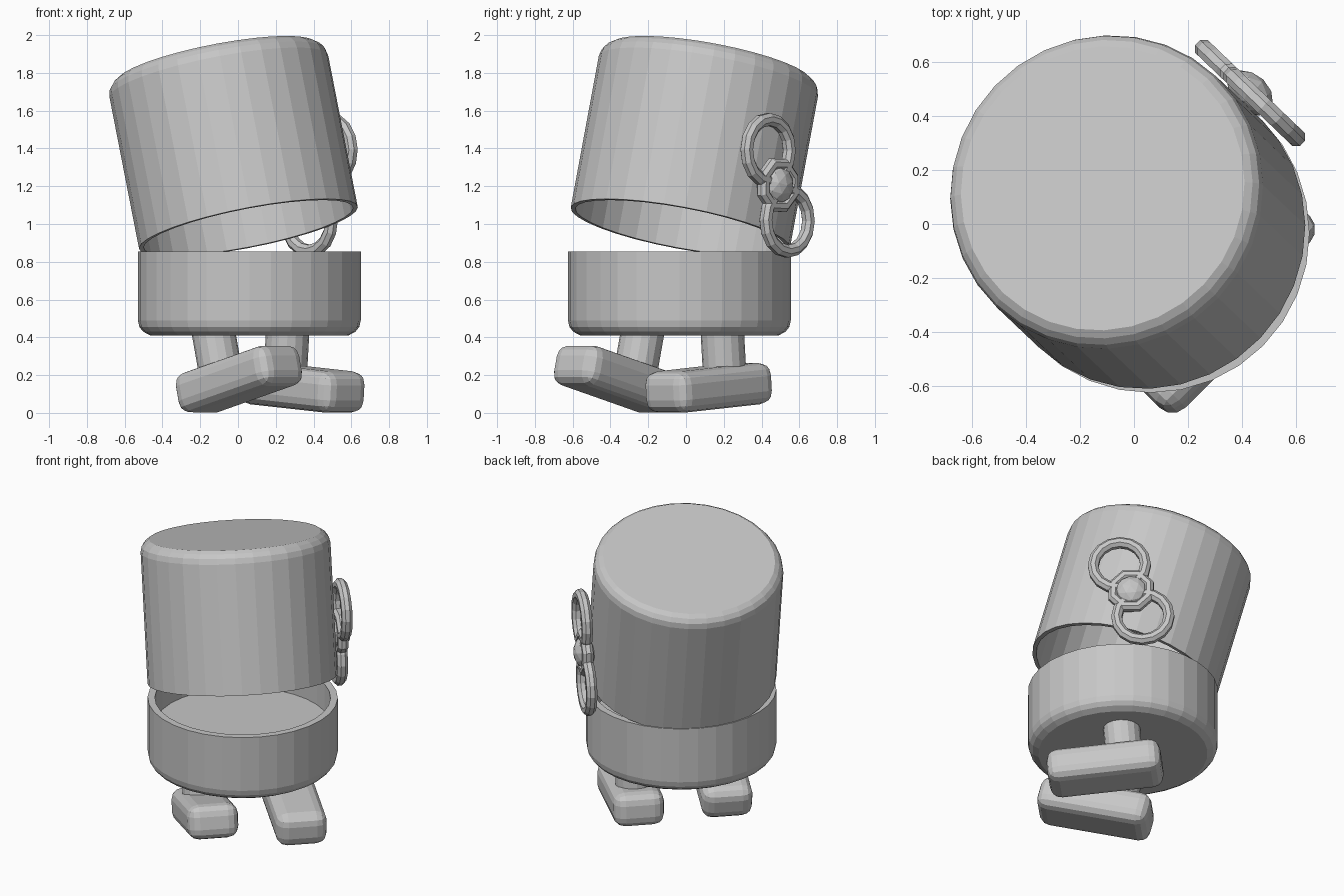
import bpy, bmesh
from math import radians
from mathutils import Matrix, Vector

default = bpy.data.objects.get("Cube")
if default:
    bpy.data.objects.remove(default, do_unlink=True)

grey = bpy.data.materials.new("plain_grey")
grey.use_nodes = True
GREY = (0.57, 0.57, 0.57, 1)
grey.diffuse_color = GREY
grey.node_tree.nodes["Principled BSDF"].inputs["Base Color"].default_value = GREY


def make(name, bm, matrix):
    """Turn a bmesh into a named, placed object."""
    mesh = bpy.data.meshes.new(name)
    bmesh.ops.recalc_face_normals(bm, faces=bm.faces)
    bm.to_mesh(mesh)
    bm.free()
    mesh.materials.append(grey)
    obj = bpy.data.objects.new(name, mesh)
    obj.matrix_world = matrix
    bpy.context.collection.objects.link(obj)
    return obj


def lathe(name, profile, matrix, steps=32, offset=None):
    """Spin an (r, z) profile about local z; an offset closes it into a ring."""
    bm = bmesh.new()
    verts = [bm.verts.new((r, 0, z)) for r, z in profile]
    edges = [bm.edges.new(pair) for pair in zip(verts, verts[1:])]
    if offset:
        edges.append(bm.edges.new((verts[-1], verts[0])))
    bmesh.ops.spin(bm, geom=verts + edges, cent=(0, 0, 0), axis=(0, 0, 1),
                   angle=radians(360), steps=steps)
    bmesh.ops.remove_doubles(bm, verts=bm.verts, dist=0.0005)
    return make(name, bm, matrix)


def ring(name, major, minor, matrix, steps, sides=8):
    """Faceted torus lying in the local xy plane."""
    section = []
    for i in range(sides):
        p = Matrix.Rotation(radians(360) * (i + 0.5) / sides, 2) @ Vector((minor, 0))
        section.append((major + p.x, p.y))
    return lathe(name, section, matrix, steps, offset=True)


def cylinder(name, radius, depth, matrix, sides=16):
    bm = bmesh.new()
    bmesh.ops.create_cone(bm, cap_ends=True, segments=sides, radius1=radius,
                          radius2=radius, depth=depth)
    return make(name, bm, matrix)


# Body cup: open top with an inner floor and a rounded bottom edge
R = 0.59
lathe("body_cup", [(0, 0.41), (0.525, 0.41), (0.562, 0.43), (0.582, 0.455), (R, 0.49),
                   (R, 0.855), (0.545, 0.855), (0.545, 0.67), (0, 0.67)],
      Matrix.Translation((0.06, -0.035, 0)))

# Head lid: hollow, tipped backwards
axis = Vector((-0.195, 0.185, 1)).normalized()
tilt = axis.to_track_quat('Z', 'Y').to_matrix().to_4x4()
lathe("head_lid", [(0, 0.84), (0.565, 0.84), (0.565, 0), (R, 0), (R, 0.83),
                   (0.582, 0.865), (0.562, 0.89), (0.535, 0.908), (0, 0.908)],
      Matrix.Translation((0.055, -0.03, 0.98)) @ tilt)


# Feet with legs: toes point along local x
def foot_and_leg(side, location, pitch, leg_top):
    base = (Matrix.Translation(location) @ Matrix.Rotation(radians(-45), 4, 'Z')
            @ Matrix.Rotation(radians(-pitch), 4, 'Y'))
    bm = bmesh.new()
    bmesh.ops.create_cube(bm, size=1)
    bmesh.ops.scale(bm, vec=(0.71, 0.32, 0.22), verts=bm.verts)
    bmesh.ops.bevel(bm, geom=bm.edges[:], offset=0.07, segments=3, profile=0.5,
                    affect='EDGES')
    make(side + "_foot", bm, base)
    cylinder(side + "_leg", 0.115, leg_top,
             base @ Matrix.Translation((-0.125, 0, leg_top / 2)))


foot_and_leg("right", (0.005, -0.365, 0.179), 14, 0.34)
foot_and_leg("left", (0.335, 0.12, 0.133), -4.5, 0.38)

# Wind-up key on the side of the head: local z points outwards
out = Vector((0.69, 0.72, 0)).normalized()
along = Vector((0.115, -0.095, 0.38))
along = (along - out * along.dot(out)).normalized()
across = along.cross(out)
key = Matrix((across, along, out)).transposed().to_4x4()
key.translation = (0.43, 0.485, 1.205)
for name, shift in (("upper_key_ring", 0.2), ("lower_key_ring", -0.2)):
    ring(name, 0.163, 0.036, key @ Matrix.Translation((0, shift, 0)), 16)
ring("key_hub_ring", 0.118, 0.036, key, 8)
cylinder("key_shaft", 0.05, 0.12, key @ Matrix.Translation((0, 0, -0.05)), 8)

bm = bmesh.new()
bmesh.ops.create_icosphere(bm, subdivisions=2, radius=0.1)
bmesh.ops.scale(bm, vec=(1, 1, 0.7), verts=bm.verts)
make("key_hub_dome", bm, key)
